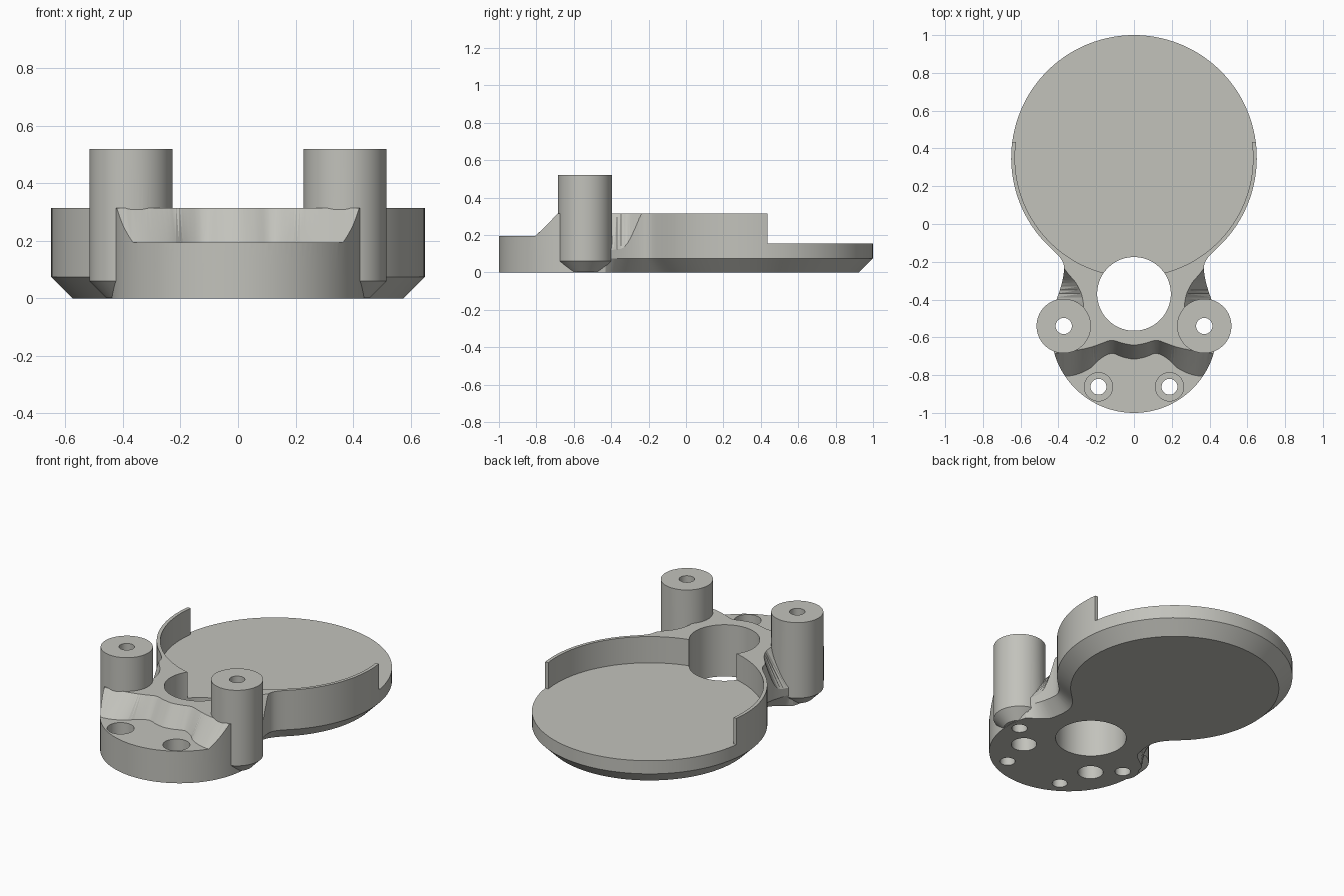
import bpy, bmesh, math
from mathutils import Vector
from mathutils.geometry import interpolate_bezier

if "Cube" in bpy.data.objects:
    bpy.data.objects.remove(bpy.data.objects["Cube"])

TOP, FLOOR, SHELF, CHAMFER = 0.315, 0.155, 0.195, 0.075
DISC_Y, DISC_R = 0.35, 0.65
LOBE_Y, LOBE_R = -0.56, 0.44

grey = bpy.data.materials.new("warm_grey")
grey.diffuse_color = (0.54, 0.54, 0.50, 1)
grey.use_nodes = True
grey.node_tree.nodes["Principled BSDF"].inputs["Base Color"].default_value = grey.diffuse_color


def finish(name, bm):
    bmesh.ops.recalc_face_normals(bm, faces=bm.faces)
    me = bpy.data.meshes.new(name)
    bm.to_mesh(me)
    bm.free()
    ob = bpy.data.objects.new(name, me)
    me.materials.append(grey)
    bpy.context.collection.objects.link(ob)
    return ob


def loft(name, rings, triangulate=False):
    """Closed solid through a list of equal-length rings."""
    bm = bmesh.new()
    vs = [[bm.verts.new(p) for p in r] for r in rings]
    n = len(vs[0])
    for a, b in zip(vs, vs[1:]):
        for i in range(n):
            j = (i + 1) % n
            bm.faces.new((a[i], a[j], b[j], b[i]))
    bm.faces.new(vs[0])
    bm.faces.new(vs[-1])
    if triangulate:
        bmesh.ops.triangulate(bm, faces=bm.faces)
    return finish(name, bm)


def lathe(name, x, y, profile, n=64):
    """Round solid from (radius, z) steps."""
    return loft(name, [[(x + r * math.cos(math.tau * i / n), y + r * math.sin(math.tau * i / n), z)
                        for i in range(n)] for r, z in profile])


def combine(target, tool, op="DIFFERENCE"):
    m = target.modifiers.new("cut", "BOOLEAN")
    m.operation, m.object, m.solver = op, tool, "EXACT"
    bpy.context.view_layer.objects.active = target
    bpy.ops.object.modifier_apply(modifier=m.name)
    bpy.data.objects.remove(tool)


def spline(pts, steps=6):
    """Catmull-Rom through points of any dimension."""
    p = [Vector(q) for q in pts]
    p = [2 * p[0] - p[1]] + p + [2 * p[-1] - p[-2]]
    out = []
    for a, b, c, d in zip(p, p[1:], p[2:], p[3:]):
        for k in range(steps):
            t = k / steps
            out.append(0.5 * (2 * b + (c - a) * t + (2 * a - 5 * b + 4 * c - d) * t * t
                              + (3 * b - a - 3 * c + d) * t ** 3))
    return out + [p[-2]]


# Plan outline, right half: disc arc, waist fillet, front lobe arc
def arc(cy, r, a0, a1, n):
    return [Vector((r * math.cos(math.radians(a0 + (a1 - a0) * i / n)),
                    cy + r * math.sin(math.radians(a0 + (a1 - a0) * i / n)))) for i in range(n + 1)]


disc = arc(DISC_Y, DISC_R, 90, -42, 48)
lobe = arc(LOBE_Y, LOBE_R, 20, -90, 40)
waist = Vector((0.37, -0.23))
neck = [v.to_2d() for v in
        interpolate_bezier(disc[-1], disc[-1] + Vector((-0.055, -0.06)), waist + Vector((0, 0.05)), waist, 9)
        + interpolate_bezier(waist, waist + Vector((0, -0.06)), lobe[0] + Vector((-0.02, 0.055)), lobe[0], 9)[1:]]
half = disc + neck[1:-1] + lobe
half[0].x = half[-1].x = 0
inset = []
for i, p in enumerate(half):
    a, b = half[max(i - 1, 0)], half[min(i + 1, len(half) - 1)]
    t = (b - a).normalized()
    if i in (0, len(half) - 1):
        t = Vector((1, 0))
    w = CHAMFER * min(1, max(0, (p.y + 0.43) / 0.1)) if p.y < 0 else CHAMFER
    q = p + Vector((t.y, -t.x)) * w
    inset.append(q)


def ring(pts, z):
    return [(p.x, p.y, z) for p in pts] + [(-p.x, p.y, z) for p in pts[-2:0:-1]]


body = loft("holder_body", [ring(inset, 0), ring(half, CHAMFER), ring(half, TOP)])

# Round tray recess, and the open rear where the rim is removed
combine(body, lathe("tray_cutter", 0, DISC_Y, [(0.63, FLOOR), (0.63, 0.5)], 128))
combine(body, loft("rear_cutter", [[(-1, 0.435, z), (1, 0.435, z), (1, 1.2, z), (-1, 1.2, z)]
                                   for z in (FLOOR, 0.5)]))

# Wavy front slope down to the screw shelf: (x, ridge y, foot y)
wave = [(0, -0.641, -0.715), (0.06, -0.631, -0.704), (0.12, -0.616, -0.685), (0.18, -0.636, -0.715),
        (0.23, -0.653, -0.762), (0.30, -0.668, -0.795), (0.37, -0.678, -0.805), (0.5, -0.695, -0.79)]
sections = []
for x, yu, yl in spline([(-x, u, l) for x, u, l in wave[:0:-1]] + wave, 4):
    up = yu + (yu - yl) * 0.02 / (TOP - SHELF)
    sections.append([(x, up, TOP + 0.02), (x, yl, SHELF), (x, -1.1, SHELF), (x, -1.1, TOP + 0.02)])
combine(body, loft("slope_cutter", sections, True))

# Scooped flanks behind the posts: (top x, top y, foot x, foot y, foot z)
scoop = [(0.376, -0.225, 0.39, -0.225, 0.312), (0.347, -0.265, 0.382, -0.27, 0.22),
         (0.305, -0.315, 0.392, -0.33, 0.125), (0.272, -0.39, 0.42, -0.41, 0.11),
         (0.262, -0.5, 0.44, -0.5, 0.11)]
for s in (-1, 1):
    sections = [[(s * ux, uy, 0.4), (s * ux, uy, TOP + 0.001), (s * lx, ly, lz),
                 (s * 0.6, ly, lz), (s * 0.6, ly, 0.4)] for ux, uy, lx, ly, lz in spline(scoop, 4)]
    combine(body, loft("scoop_cutter", sections, True))

# Standing posts with tapered feet
for s in (-1, 1):
    combine(body, lathe("post", s * 0.372, -0.54, [(0.087, 0.002), (0.144, 0.06), (0.144, 0.52)]), "UNION")

# Central opening, post bores, counterbored screw holes, blind holes underneath
combine(body, lathe("opening_cutter", 0, -0.37, [(0.195, -0.1), (0.195, 0.6)], 96))
for s in (-1, 1):
    combine(body, lathe("bore_cutter", s * 0.372, -0.54, [(0.043, -0.1), (0.043, 0.7)], 40))
    combine(body, lathe("screw_cutter", s * 0.188, -0.862,
                        [(0.042, -0.1), (0.042, 0.08), (0.075, 0.08), (0.075, 0.5)], 40))
    combine(body, lathe("blind_cutter", s * 0.24, -0.66, [(0.07, -0.1), (0.07, 0.14)], 40))

bpy.ops.object.select_all(action="DESELECT")
body.select_set(True)
bpy.context.view_layer.objects.active = body
bpy.ops.object.shade_smooth_by_angle(angle=math.radians(25))
